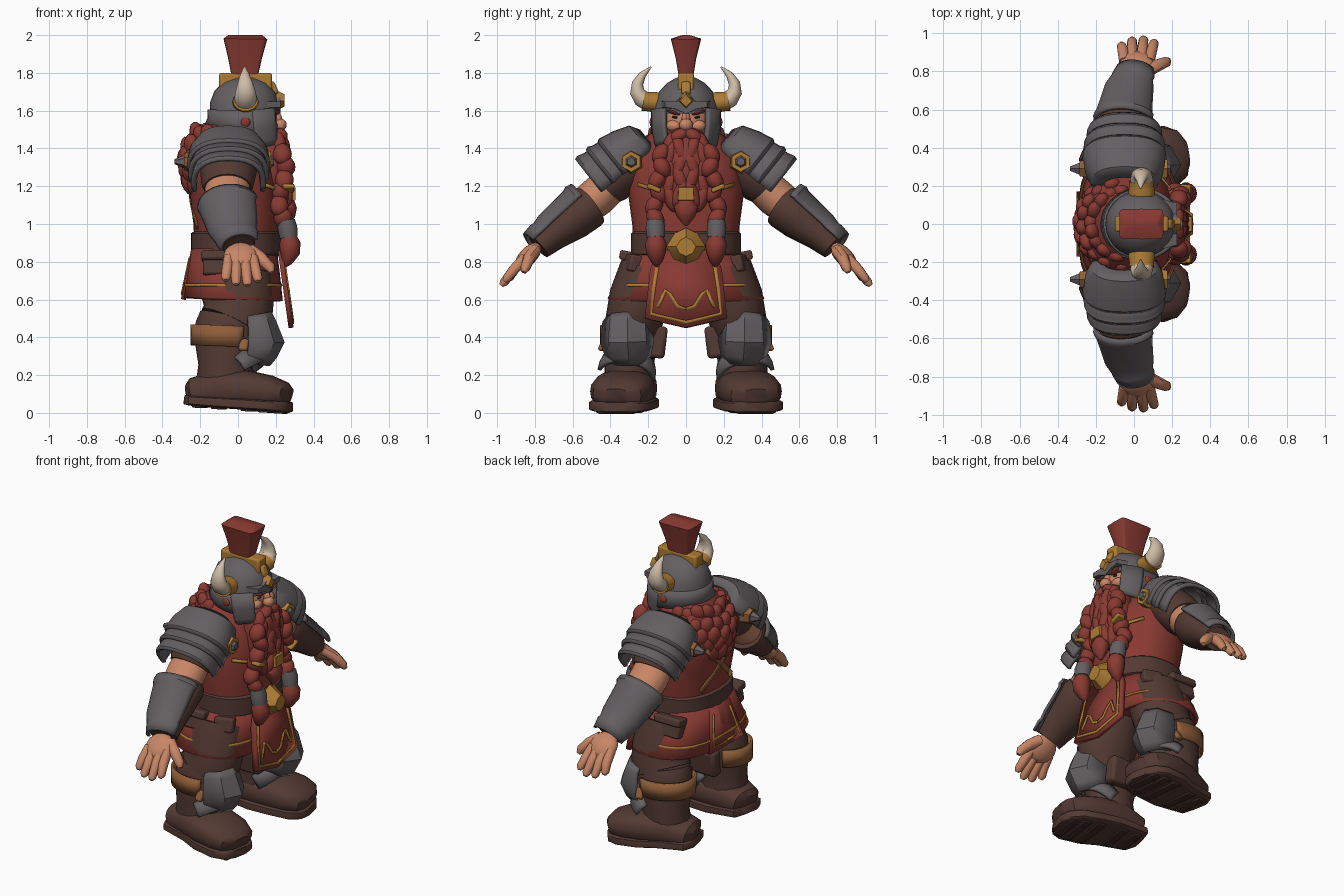
import bpy, bmesh, math, random
from mathutils import Vector as V, Matrix, Euler

random.seed(4)

def mat(name, *c):
    m = bpy.data.materials.new(name)
    m.diffuse_color = (*c, 1)
    return m

RED = mat("dark red", .25, .042, .032)
STEEL = mat("steel grey", .128, .115, .122)
BROWN = mat("brown leather", .088, .042, .033)
GOLD = mat("gold", .42, .2, .035)
SKIN = mat("skin", .58, .24, .135)
HORN = mat("horn ivory", .62, .5, .38)
TAN = mat("tan leather", .27, .11, .04)
DARK = mat("dark sole", .05, .027, .022)

def finish(bm, name, m, mirror=False, thick=0, bevel=0):
    bmesh.ops.recalc_face_normals(bm, faces=bm.faces)
    me = bpy.data.meshes.new(name)
    bm.to_mesh(me)
    bm.free()
    me.materials.append(m)
    me.shade_smooth()
    me.set_sharp_from_angle(angle=math.radians(38))
    ob = bpy.data.objects.new(name, me)
    bpy.context.collection.objects.link(ob)
    if thick:
        s = ob.modifiers.new("thickness", 'SOLIDIFY')
        s.thickness, s.offset = thick, 0
    if bevel:
        b = ob.modifiers.new("bevel", 'BEVEL')
        b.width, b.segments = bevel, 2
    if mirror:
        k = ob.modifiers.new("mirror", 'MIRROR')
        k.use_axis = (False, True, False)
        k.use_mirror_merge = False
    return ob

def loft(name, st, m, mirror=False, n=20, arc=None, e=2.0, axis=(1, 0, 0), thick=0, cap=True):
    """Skin rings (x, y, z, radius a, radius b) along a path; arc in degrees leaves the ring open."""
    bm, rings = bmesh.new(), []
    pts = [V(s[:3]) for s in st]
    full = arc is None
    a0, a1 = arc or (0, 360)
    for i, s in enumerate(st):
        t = (pts[min(i + 1, len(st) - 1)] - pts[max(i - 1, 0)]).normalized()
        u = V(axis)
        u = (u - t * u.dot(t)).normalized()
        w = u.cross(t)
        ring = []
        for k in range(n if full else n + 1):
            a = math.radians(a0 + (a1 - a0) * k / n)
            c, d = [math.copysign(abs(q) ** (2 / e), q) for q in (math.cos(a), math.sin(a))]
            ring.append(bm.verts.new(pts[i] + u * c * s[3] + w * d * s[4]))
        rings.append(ring)
    for A, B in zip(rings, rings[1:]):
        for k in range(n):
            j = (k + 1) % len(A)
            bm.faces.new((A[k], A[j], B[j], B[k]))
    if full and cap:
        bm.faces.new(rings[0])
        bm.faces.new(rings[-1])
    return finish(bm, name, m, mirror, thick)

def blobs(name, items, m, mirror=False, seg=12):
    """Group of stretched balls (centre, radii, rotation)."""
    bm = bmesh.new()
    for c, r, rot in items:
        M = Matrix.LocRotScale(V(c), Euler(rot), V(r))
        bmesh.ops.create_uvsphere(bm, u_segments=seg, v_segments=seg - 4, radius=1, matrix=M)
    return finish(bm, name, m, mirror)

def boxes(name, items, m, mirror=False, bevel=.012):
    bm = bmesh.new()
    for c, s, rot in items:
        bmesh.ops.create_cube(bm, size=1, matrix=Matrix.LocRotScale(V(c), Euler(rot), V(s)))
    return finish(bm, name, m, mirror, bevel=bevel)

def gem(name, outline, x0, x1, inset, m, mirror=False):
    """Chamfered plate from a (y, z) outline, rising from x0 to x1."""
    bm = bmesh.new()
    c = sum((V(p) for p in outline), V((0, 0))) / len(outline)
    A = [bm.verts.new((x0, *p)) for p in outline]
    B = [bm.verts.new((x1, *(c + (V(p) - c) * inset))) for p in outline]
    for k in range(len(A)):
        j = (k + 1) % len(A)
        bm.faces.new((A[k], A[j], B[j], B[k]))
    bm.faces.new(A)
    bm.faces.new(B)
    return finish(bm, name, m, mirror)

def ngon(y, z, r, n, rot=0):
    return [(y + r * math.cos(rot + math.tau * k / n), z + r * math.sin(rot + math.tau * k / n)) for k in range(n)]

def ribbon(name, pts, width, m, mirror=False):
    """Thin flat band through 3D points facing along x."""
    bm, rows = bmesh.new(), []
    for i, p in enumerate(pts):
        t = V(pts[min(i + 1, len(pts) - 1)]) - V(pts[max(i - 1, 0)])
        w = V((1, 0, 0)).cross(t).normalized() * width / 2
        rows.append((bm.verts.new(V(p) + w), bm.verts.new(V(p) - w)))
    for a, b in zip(rows, rows[1:]):
        bm.faces.new((a[0], a[1], b[1], b[0]))
    return finish(bm, name, m, mirror, thick=.008)

def cloth(name, outline, xf, m):
    """Hanging cloth from half a (y, z) outline, leaning by xf(z)."""
    bm = bmesh.new()
    full = outline + [(-y, z) for y, z in reversed(outline) if y]
    bm.faces.new([bm.verts.new((xf(z), y, z)) for y, z in full])
    return finish(bm, name, m, thick=.026)

# Torso, belt and skirt
loft("tunic", [(-.01, 0, .78, .22, .27), (-.01, 0, 1, .225, .285), (-.02, 0, 1.15, .235, .305), (-.05, 0, 1.32, .23, .3),
     (-.05, 0, 1.43, .19, .24), (-.02, 0, 1.52, .12, .14)], RED, n=28, e=2.3)
loft("belt", [(-.01, 0, z, a, b) for z, a, b in ((.83, .225, .275), (.84, .24, .29), (.95, .24, .29), (.96, .225, .28))], BROWN, n=28, e=2.4)
loft("skirt", [(-.02, 0, .86, .215, .27), (-.025, 0, .74, .235, .335), (-.03, 0, .6, .255, .405)], RED, n=28, e=2.6, thick=.025, cap=False)
loft("skirt_trim", [(-.03, 0, .683, .259, .376), (-.03, 0, .67, .262, .383)], GOLD, n=28, e=2.6, thick=.006, cap=False)
panel_x = lambda z: .225 + (.85 - z) * .14
cloth("front_panel", [(.15, .86), (.19, .76), (.205, .62), (.218, .5), (0, .45)], panel_x, RED)
edge = [(.15, .79), (.17, .66), (.185, .525), (0, .48)]
edge += [(-y, z) for y, z in reversed(edge[:-1])]
ribbon("panel_border", [(panel_x(z) + .016, y, z) for y, z in edge], .018, GOLD)
ribbon("panel_motif", [(panel_x(z) + .016, y, z) for y, z in ((0, .55), (.045, .565), (.085, .63), (.11, .65), (.13, .6), (.15, .56))], .017, GOLD, True)
back_x = lambda z: -.235 - (.86 - z) * .21
cloth("back_panel", [(.1, .86), (.17, .6)], back_x, RED)
ribbon("back_panel_trim", [(back_x(z) - .015, y, z) for y, z in ((.085, .82), (.135, .635), (0, .63))], .014, GOLD, True)
gem("buckle", [(0, .78), (.07, .81), (.105, .88), (.06, .95), (0, .98), (-.06, .95), (-.105, .88), (-.07, .81)], .23, .31, .5, GOLD)
boxes("pouches", [((-.1, .295, .785), (.17, .09, .12), (.2, 0, 0)), ((.1, .275, .79), (.12, .08, .09), (.2, 0, -.3))], BROWN, True)
boxes("pouch_flaps", [((-.1, .305, .83), (.185, .095, .05), (.2, 0, 0))], BROWN, True)
ribbon("back_straps", [(-.252 - .14 * y + .5 * y * y, y, 1.13 + y * .9) for y in (-.16, -.08, 0, .08, .16)], .035, TAN, True)
ribbon("chest_chain", [(.225, .1, 1.18), (.19, .19, 1.19), (.135, .255, 1.21)], .02, GOLD, True)

# Shaggy fur mantle on the back and shoulders
fur = []
for row, z in enumerate((1.22, 1.28, 1.34, 1.4, 1.46)):
    r = (.22, .232, .238, .22, .175)[row]
    for k in range(9):
        a = math.radians(97 + 166 * (k + .5 * (row % 2)) / 8.5)
        fur.append(((-.045 + r * math.cos(a), (r - .01) * math.sin(a), z + random.uniform(-.015, .015)),
                    (.04, .05, .07), (random.uniform(-.5, .5), .25, a)))
blobs("fur_mantle", fur, RED, seg=10)

# Legs, boots and knee armour
loft("trouser_leg", [(0, .19, .76, .18, .16), (0, .245, .6, .19, .165), (0, .265, .53, .185, .155), (-.03, .28, .47, .18, .15)], BROWN, True)
loft("boot_shaft", [(-.04, .285, .5, .165, .135), (-.05, .29, .46, .175, .145), (-.06, .295, .34, .165, .14), (-.065, .302, .25, .145, .13),
     (-.07, .295, .1, .16, .135)], BROWN, True)
boxes("inner_flap", [((-.03, .15, .375), (.2, .09, .17), (.12, 0, 0))], BROWN, True, .02)
loft("boot_foot", [(-.265, .275, .1, .06, .05), (-.24, .28, .105, .11, .08), (-.1, .295, .13, .145, .1), (.05, .33, .125, .165, .1),
     (.17, .35, .11, .16, .088), (.245, .365, .095, .13, .07), (.275, .37, .085, .07, .045)], BROWN, True, axis=(0, 1, 0), e=2.6)
loft("sole", [(-.27, .275, .068, .07, .025), (-.25, .28, .065, .125, .027), (-.06, .295, .053, .155, .03), (.06, .33, .045, .17, .03),
     (.19, .355, .036, .163, .03), (.255, .37, .031, .12, .03), (.28, .375, .031, .06, .025)], BROWN, True, axis=(0, 1, 0), e=6)
boxes("sole_treads", [((x, y, .035 - x * .07), (.06, w, .045), (0, .06, .13)) for x, y, w in
      ((-.2, .285, .2), (-.1, .295, .22), (.06, .33, .26), (.15, .35, .25), (.225, .365, .2))], DARK, True, .006)
loft("knee_strap", [(-.058, .293, .46, .187, .155), (-.063, .295, .35, .18, .152)], TAN, True, thick=.015, cap=False, arc=(62, 240))
loft("knee_plate", [(.045, .31, .505, .125, .1), (.05, .31, .48, .14, .122), (.05, .31, .38, .185, .132), (.045, .305, .31, .15, .115), (.04, .305, .27, .12, .085)],
     STEEL, True, n=4, arc=(-88, 88), thick=.024)
loft("ankle_plate", [(-.025, .305, .262, .12, .132), (.0, .31, .235, .135, .142), (.025, .317, .195, .14, .145)],
     STEEL, True, arc=(-85, 85), thick=.022)
boxes("knee_stud", [((.03, .438, .36), (.05, .03, .07), (.5, 0, .2))], TAN, True)

# Arms
loft("sleeve", [(-.05, .24, 1.37, .15, .13), (-.05, .34, 1.28, .15, .13), (-.055, .405, 1.215, .14, .12), (-.055, .43, 1.19, .125, .105)], BROWN, True)
loft("elbow", [(-.055, .4, 1.21, .12, .1), (-.055, .47, 1.145, .122, .105), (-.05, .54, 1.09, .115, .1)], SKIN, True)
loft("forearm_wrap", [(-.05, .505, 1.1, .135, .115), (-.045, .525, 1.085, .145, .12), (-.035, .6, 1.025, .133, .113), (-.015, .7, .95, .108, .09),
     (.005, .78, .88, .085, .072)], BROWN, True)
loft("vambrace", [(-.05, .53, 1.105, .155, .125), (-.048, .55, 1.09, .158, .13), (-.046, .565, 1.077, .148, .12), (-.02, .7, .965, .128, .105),
     (-.005, .745, .927, .11, .09), (0, .755, .917, .112, .095), (.01, .8, .88, .098, .085)], STEEL, True, n=14, arc=(24, 188), thick=.018)
blobs("palm", [((.015, .835, .83), (.092, .09, .046), (-.8, 0, 0))], SKIN, True, 16)
for k, (x0, x1, y, z) in enumerate(((-.05, -.065, .935, .715), (-.008, -.01, .962, .692), (.037, .05, .967, .688), (.08, .105, .95, .71))):
    loft("finger_%d" % (k + 1), [(x0, .85, .82, .028, .032), ((x0 + x1) / 2, .91, .76, .029, .029),
         (x1, y, z, .025, .023), (x1, y + .012, z - .014, .012, .012)], SKIN, True, n=10)
loft("thumb", [(.06, .8, .86, .038, .034), (.12, .83, .82, .035, .033), (.17, .85, .77, .029, .027), (.18, .86, .745, .014, .014)], SKIN, True, n=10)

# Layered shoulder armour
def along(s, rx, rn):
    return (-.05, .27 + .78 * s, 1.375 - .62 * s, rx, rn)
for k, st in enumerate((((-.09, .11, .075), (-.06, .165, .125), (.02, .2, .152), (.1, .21, .168), (.115, .2, .16)),
                        ((.08, .19, .15), (.16, .197, .162), (.175, .203, .172), (.19, .195, .165)),
                        ((.16, .175, .15), (.225, .185, .16), (.25, .188, .168), (.265, .18, .162)))):
    loft("shoulder_plate_%d" % (k + 1), [along(*s) for s in st], STEEL, True, n=16, arc=(-14, 194), e=2.4, thick=.022)
gem("shoulder_rosette_front", ngon(.29, 1.33, .064, 6, .5), .12, .175, .85, GOLD, True)
gem("shoulder_rosette_front_core", ngon(.29, 1.33, .036, 6, .5), .17, .19, .6, STEEL, True)
gem("shoulder_rosette_back", ngon(.29, 1.33, .06, 6, .5), -.22, -.285, .75, TAN, True)
gem("shoulder_rosette_back_core", ngon(.29, 1.33, .038, 6, .5), -.28, -.335, .35, STEEL, True)

# Head and face
blobs("head", [((.045, 0, 1.55), (.165, .145, .17), (0, 0, 0))], SKIN, seg=20)
blobs("nose", [((.222, 0, 1.525), (.036, .036, .034), (0, 0, 0)), ((.2, 0, 1.555), (.035, .024, .045), (0, -.3, 0))], SKIN)
blobs("cheeks", [((.175, .062, 1.52), (.037, .045, .032), (0, 0, 0))], SKIN, True)
blobs("eyebrows", [((.203, .065, 1.59), (.02, .04, .01), (.3, 0, -.3))], RED, True)
blobs("eyes", [((.196, .058, 1.565), (.01, .018, .006), (.15, 0, -.3))], DARK, True)

# Helmet
loft("helmet_dome", [(.035, 0, 1.585, .185, .178), (.035, 0, 1.64, .183, .17), (.037, 0, 1.7, .162, .143), (.038, 0, 1.745, .122, .102),
     (.038, 0, 1.775, .06, .05)], STEEL, n=28)
loft("helmet_skirt", [(.035, 0, 1.6, .186, .175), (.033, 0, 1.54, .186, .174), (.022, 0, 1.485, .192, .178)], STEEL, n=24, arc=(44, 316), thick=.02)
loft("cheek_guard", [(.04, 0, 1.6, .19, .175), (.05, 0, 1.5, .188, .172), (.06, 0, 1.43, .178, .16), (.065, 0, 1.4, .168, .15)],
     STEEL, True, n=8, arc=(-80, -39), thick=.025)
gem("brow_plate", [(0, 1.575), (.07, 1.607), (.13, 1.615), (.13, 1.65), (.06, 1.65), (0, 1.7), (-.06, 1.65), (-.13, 1.65), (-.13, 1.615), (-.07, 1.607)],
    .15, .226, .85, STEEL)
gem("helmet_gem", [(0, 1.6), (.05, 1.65), (0, 1.71), (-.05, 1.65)], .2, .245, .6, GOLD)
boxes("crest_mount", [((.04, 0, 1.75), (.28, .085, .1), (0, 0, 0)), ((.19, 0, 1.72), (.03, .05, .07), (0, -.4, 0))], GOLD)
loft("crest", [(.035, 0, 1.76, .065, .035), (.037, 0, 1.88, .09, .055), (.039, 0, 1.98, .116, .08), (.039, 0, 2, .09, .02)], RED, n=16, e=9)
loft("horn_socket", [(.04, .14, 1.645, .062, .05), (.04, .165, 1.645, .07, .056), (.04, .205, 1.648, .064, .052), (.04, .225, 1.652, .067, .056)], GOLD, True, n=14)
loft("horn", [(.04, .2, 1.645, .057, .048), (.04, .235, 1.665, .06, .048), (.04, .258, 1.7, .054, .04), (.038, .256, 1.745, .041, .031),
     (.036, .23, 1.79, .025, .02), (.035, .185, 1.832, .004, .004)], HORN, True, n=14)
blobs("temple_mark", [((.04, .181, 1.54), (.026, .012, .026), (0, .6, 0))], RED, True)

# Beard, moustache and braids
loft("beard_base", [(.13, 0, 1.47, .1, .1), (.17, 0, 1.38, .105, .14), (.18, 0, 1.2, .095, .14), (.2, 0, 1.06, .055, .06)], RED)
blobs("moustache", [((.222, .035, 1.47), (.042, .055, .034), (-.45, 0, -.2)), ((.215, .085, 1.425), (.038, .035, .065), (.35, 0, 0))], RED, True)
locks = []
for k in range(4):
    z = 1.39 - .075 * k
    locks.append(((.235 + .005 * k, .03, z), (.043, .038, .085), (.35 if k % 2 else -.3, 0, 0)))
    locks.append(((.225, .083, z - .02), (.043, .037, .085), (-.3 if k % 2 else .25, 0, 0)))
blobs("beard_locks", locks, RED, True)
blobs("side_braid", [((.235 + .02 * math.sin(k * 1.3), .125 + .009 * k + .008 * (-1) ** k, 1.37 - .068 * k), (.05, .044, .06), (.5 * (-1) ** k, 0, 0))
                     for k in range(6)], RED, True)
loft("braid_cuff", [(.255, .162, 1.02, .046, .045), (.262, .162, .98, .052, .052), (.268, .16, .93, .048, .048)], STEEL, True, n=12)
loft("braid_tuft", [(.27, .16, .945, .035, .035), (.275, .16, .9, .056, .056), (.275, .158, .85, .053, .053), (.26, .155, .8, .03, .03),
     (.25, .153, .775, .008, .008)], RED, True, n=12)
boxes("braid_wrap", [((.268, .17, 1.19), (.06, .075, .025), (.4, 0, 0))], GOLD, True, .008)
gem("beard_bead", [(-.05, 1.12), (.05, 1.12), (.045, 1.2), (-.045, 1.2)], .22, .305, .85, GOLD)
loft("beard_tip", [(.26, 0, 1.13, .035, .04), (.262, 0, 1.085, .05, .065), (.262, 0, 1.04, .04, .05), (.255, 0, .99, .008, .008)], RED, n=14)
